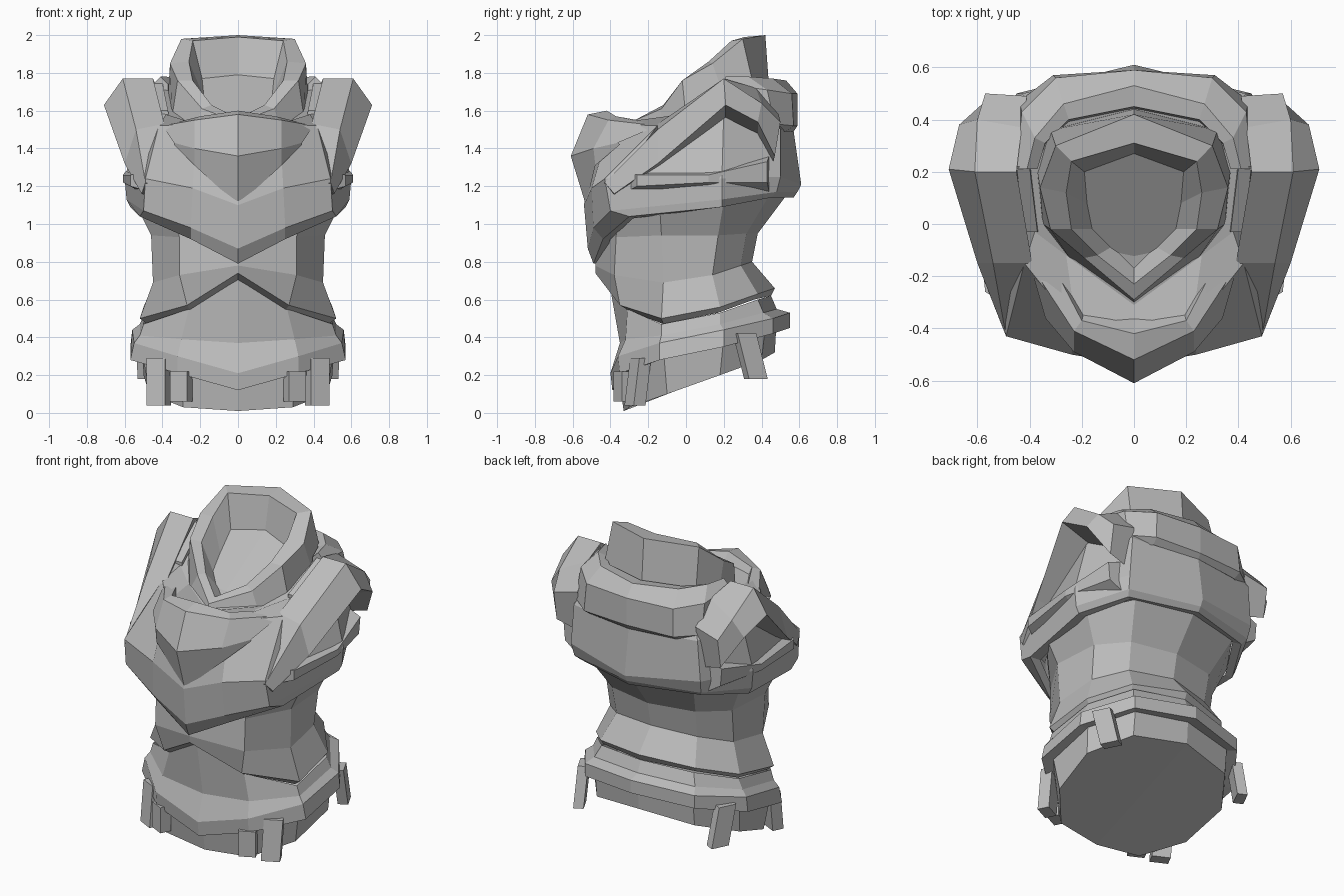
import bpy
import bmesh
from mathutils import Vector

default_cube = bpy.data.objects.get("Cube")
if default_cube:
    bpy.data.objects.remove(default_cube, do_unlink=True)

UNIT = 0.01  # part coordinates are written in hundredths

# One plain grey for the whole garment
armour_grey = bpy.data.materials.new("armour_grey")
armour_grey.use_nodes = True
GREY = (0.5, 0.5, 0.5, 1.0)
armour_grey.diffuse_color = GREY
armour_grey.node_tree.nodes["Principled BSDF"].inputs["Base Color"].default_value = GREY


def finish(name, bm, merge_centre=True):
    """Turn a left-hand half into a flat shaded, mirrored object."""
    bmesh.ops.recalc_face_normals(bm, faces=bm.faces)
    mesh = bpy.data.meshes.new(name)
    bm.to_mesh(mesh)
    bm.free()
    mesh.materials.append(armour_grey)
    part = bpy.data.objects.new(name, mesh)
    bpy.context.collection.objects.link(part)
    mirror = part.modifiers.new("mirror", "MIRROR")
    mirror.use_axis[0] = True
    mirror.use_mirror_merge = merge_centre
    return part


def loft(name, rows, wrap=False, cap_start=False, cap_end=False, merge_centre=True):
    """Bridge rows of points; wrap closes each row into a tube section."""
    bm = bmesh.new()
    grid = [[bm.verts.new(Vector(point) * UNIT) for point in row] for row in rows]
    count = len(grid[0])
    for lower, upper in zip(grid, grid[1:]):
        for i in range(count if wrap else count - 1):
            j = (i + 1) % count
            bm.faces.new((lower[i], lower[j], upper[j], upper[i]))
    if cap_start:
        bm.faces.new(grid[0])
    if cap_end:
        bm.faces.new(grid[-1])
    return finish(name, bm, merge_centre)


def tab(name, top, bottom, width, depth, outward):
    """A hanging tab whose broad side faces the outward direction."""
    out = Vector((outward[0], outward[1], 0)).normalized()
    along = Vector((-out.y, out.x, 0))
    rows = []
    for centre in (top, bottom):
        rows.append([Vector(centre) + along * width * a / 2 + out * depth * b / 2
                     for a, b in ((-1, -1), (1, -1), (1, 1), (-1, 1))])
    return loft(name, rows, wrap=True, cap_start=True, cap_end=True, merge_centre=False)


# Rings run from the front centre round the left side to the back centre.

# Lower body, closed underneath
loft("lower_skirt", [
    [(0, -33, 1), (29, -30, 3), (47, -10, 10), (50, 18, 20), (34, 40, 28), (0, 47, 32)],
    [(0, -36, 22), (31, -33, 26), (51, -12, 34), (51, 20, 40), (34, 42, 46), (0, 48, 49)],
], cap_start=True, cap_end=True)

# Belt with a thick tilted rim
loft("hip_belt", [
    [(0, -33, 13), (28, -30, 22), (49, -12, 29), (50, 18, 36), (34, 41, 43), (0, 47, 46)],
    [(0, -39, 12), (32, -35, 21), (57, -14, 28), (57, 20, 35), (38, 46, 42), (0, 55, 45)],
    [(0, -40, 21), (32, -36, 30), (55, -14, 37), (56, 20, 44), (38, 46, 50), (0, 55, 53)],
    [(0, -35, 37), (30, -32, 39), (52, -13, 41), (52, 18, 47), (35, 41, 53), (0, 48, 55)],
    [(0, -41, 71), (26, -31, 55), (50, -13, 47), (49, 18, 53), (32, 38, 60), (0, 45, 62)],
])

# Abdomen overhanging the belt in a raised front arch
loft("abdomen", [
    [(0, -40, 70), (25, -30, 54), (48, -12, 47), (48, 17, 53), (32, 36, 60), (0, 45, 62)],
    [(0, -48, 74), (27, -35, 57), (52, -13, 50), (50, 18, 56), (33, 38, 63), (0, 47, 66)],
    [(0, -48, 78), (31, -38, 73), (45, -12, 69), (43, 14, 73), (28, 29, 78), (0, 35, 80)],
    [(0, -46, 92), (31, -37, 93), (46, -13, 94), (44, 17, 94), (29, 32, 95), (0, 38, 95)],
    [(0, -44, 106), (34, -36, 108), (54, -14, 110), (52, 20, 112), (36, 44, 115), (0, 53, 115)],
])

# Chest shell with a pointed lower edge and a recessed armhole
loft("chest_shell", [
    [(0, -44, 80), (24, -40, 92), (46, -28, 103), (52, 19, 109), (38, 42, 115), (0, 50, 115)],
    [(0, -49, 79), (25, -44, 92), (52, -30, 104), (57, 19, 109), (42, 45, 114), (0, 57, 114)],
    [(0, -52, 87), (25, -49, 98), (50, -40, 107), (59, 19, 113), (44, 48, 117), (0, 59, 117)],
    [(0, -54, 110), (24, -50, 119), (49, -43, 124), (60, 19, 124), (45, 50, 125), (0, 61, 121)],
    [(0, -46, 155), (22, -40, 153), (42, -15, 152), (51, 20, 160), (43, 50, 150), (0, 57, 149)],
    [(0, -31, 151), (26, -12, 153), (38, -3, 158), (40, 20, 171), (33, 40, 170), (0, 46, 170)],
], cap_end=True)

# Side ridge beneath the armhole
loft("armhole_ledge", [
    [(50, -30, 118), (50, -30, 127), (57, -26, 126), (57, -26, 120)],
    [(50, 10, 116), (50, 10, 130), (61, 12, 126), (61, 12, 122)],
    [(46, 44, 117), (46, 44, 136), (55, 43, 133), (54, 43, 122)],
], wrap=True, cap_start=True, cap_end=True, merge_centre=False)

# Shoulder strap: inner top, outer top, outer lower edge, inner lower edge
loft("shoulder_strap", [
    [(36, -44, 116), (49, -43, 122), (51, -38, 116), (40, -34, 112)],
    [(39, -15, 153), (54, -15, 150), (60, -15, 132), (44, -13, 130)],
    [(45, 20, 177), (61, 20, 177), (71, 21, 163), (50, 21, 156)],
    [(43, 37, 172), (60, 40, 164), (67, 38, 154), (49, 38, 148)],
    [(41, 49, 158), (57, 50, 154), (57, 47, 136), (42, 46, 132)],
], wrap=True, cap_start=True, cap_end=True, merge_centre=False)

# Breastplate peak: top surface, forward ridge and pointed underside
loft("breast_peak", [
    [(0, -36, 152), (19, -33, 150), (32, -13, 149)],
    [(0, -42, 160), (20, -37, 157), (32, -14, 153)],
    [(0, -52, 158), (23, -41, 155), (40, -15, 152)],
    [(0, -61, 136), (23, -49, 140), (34, -36, 143)],
    [(0, -53, 110), (23, -48, 131), (34, -35, 142)],
])

# Thick roll across the upper back
loft("back_roll", [
    [(0, 57, 149), (0, 59, 152), (0, 59, 169), (0, 53, 176), (0, 45, 175), (0, 43, 160)],
    [(30, 53, 149), (31, 57, 152), (30, 56, 169), (27, 46, 177), (25, 40, 176), (25, 38, 160)],
    [(43, 42, 150), (44, 47, 153), (43, 43, 171), (38, 33, 178), (34, 31, 176), (34, 30, 160)],
    [(44, 20, 155), (45, 21, 160), (45, 21, 174), (41, 21, 178), (37, 21, 174), (37, 21, 160)],
], wrap=True, cap_end=True)

# Collar clip beside the neck
loft("collar_clip", [
    [(36, -3, 152), (43, -3, 152), (42, -3, 160), (37, -3, 160)],
    [(39, 22, 164), (46, 22, 164), (45, 22, 175), (40, 22, 175)],
], wrap=True, cap_start=True, cap_end=True, merge_centre=False)

# Tall open collar with a sunken floor
loft("neck_collar", [
    [(0, -31, 148), (24, -14, 150), (35, 0, 156), (37, 20, 168), (32, 36, 172), (0, 44, 172)],
    [(0, -29, 154), (19, -13, 161), (32, -2, 176), (36, 14, 185), (30, 30, 198), (0, 42, 200)],
    [(0, -23, 156), (14, -12, 163), (24, -2, 176), (26, 12, 186), (24, 24, 197), (0, 31, 199)],
    [(0, -15, 154), (9, -9, 156), (16, -2, 160), (18, 8, 167), (19, 20, 177), (0, 27, 179)],
], cap_end=True)

# Hanging tabs around the skirt
tab("front_tab", top=(42, -24, 29), bottom=(42, -27, 4), width=11, depth=7, outward=(1, -2))
tab("front_block", top=(30, -33, 22), bottom=(30, -33, 6), width=10, depth=7, outward=(1, -2))
tab("back_tab", top=(49, 31, 42), bottom=(48, 37, 18), width=11, depth=6, outward=(2, 1))
